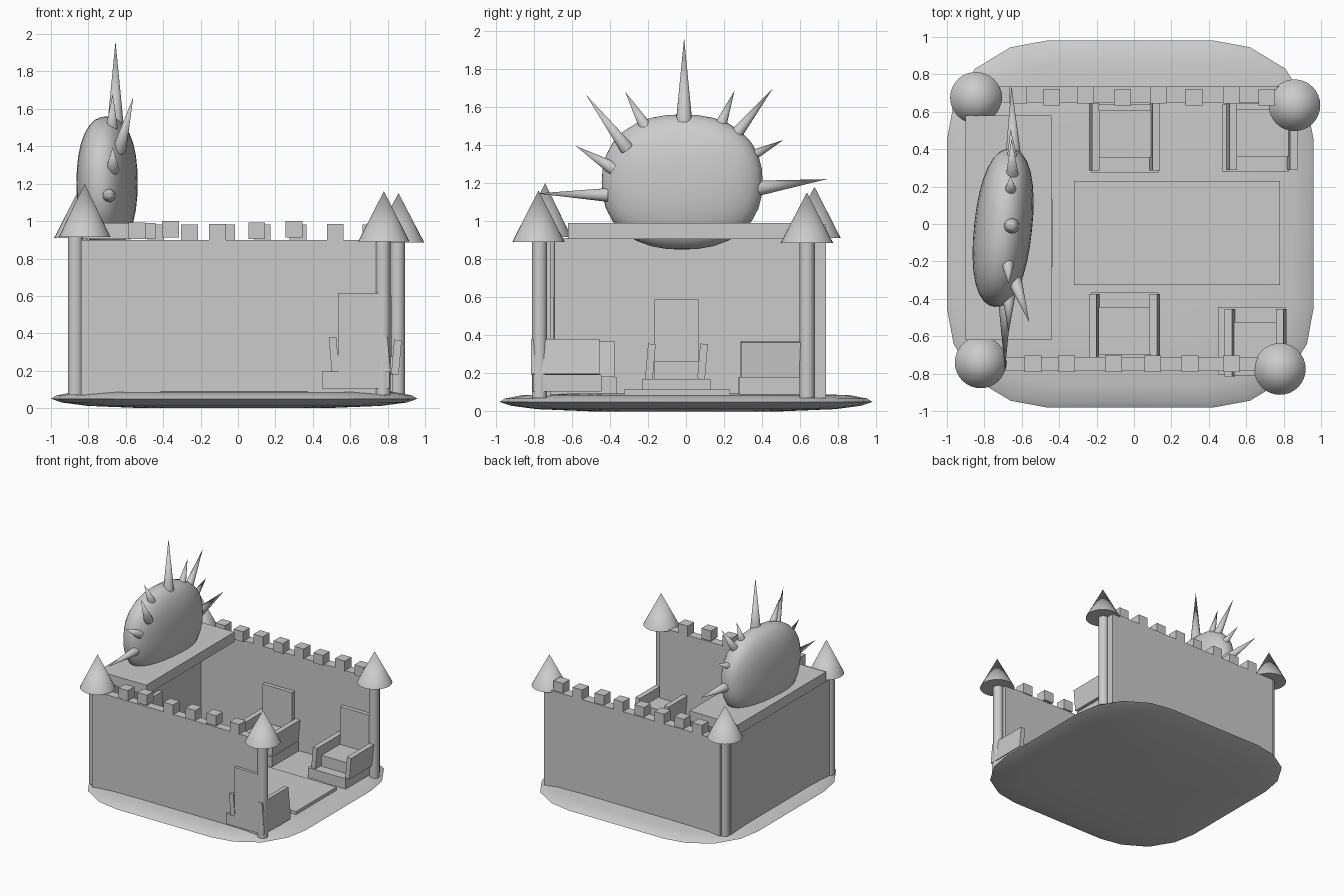
import bpy, bmesh, math
from mathutils import Vector, Matrix

if "Cube" in bpy.data.objects:
    bpy.data.objects.remove(bpy.data.objects["Cube"])


def finish(name, bm, smooth=False):
    bmesh.ops.recalc_face_normals(bm, faces=bm.faces)
    me = bpy.data.meshes.new(name)
    bm.to_mesh(me)
    bm.free()
    ob = bpy.data.objects.new(name, me)
    bpy.context.collection.objects.link(ob)
    if smooth:
        bpy.ops.object.select_all(action='DESELECT')
        ob.select_set(True)
        bpy.context.view_layer.objects.active = ob
        bpy.ops.object.shade_smooth_by_angle(angle=math.radians(40))
    return ob


def box(name, x0, x1, y0, y1, z0, z1, tilt=0, frame=Matrix()):
    """Box from its limits, optionally leaning sideways, placed in a frame."""
    bm = bmesh.new()
    mid = Vector(((x0 + x1) / 2, (y0 + y1) / 2, (z0 + z1) / 2))
    m = (frame @ Matrix.Translation(mid) @ Matrix.Rotation(math.radians(tilt), 4, 'Y')
         @ Matrix.Diagonal((x1 - x0, y1 - y0, z1 - z0, 1)))
    bmesh.ops.create_cube(bm, size=1, matrix=m)
    return finish(name, bm)


def cone(name, a, b, r0, r1=0.0, sides=32):
    """Cone or cylinder from point a to point b."""
    a, b = Vector(a), Vector(b)
    bm = bmesh.new()
    m = Matrix.Translation((a + b) / 2) @ (b - a).to_track_quat('Z', 'Y').to_matrix().to_4x4()
    bmesh.ops.create_cone(bm, cap_ends=True, segments=sides, radius1=r0, radius2=r1,
                          depth=(b - a).length, matrix=m)
    return finish(name, bm, True)


# Cushion-like rounded square ground slab
quarter = [(0.98, -0.45), (0.98, 0.0), (0.98, 0.45), (0.945, 0.64), (0.83, 0.83), (0.64, 0.945)]
outline = []
for k in range(4):
    c, s = round(math.cos(k * math.pi / 2)), round(math.sin(k * math.pi / 2))
    outline += [(c * x - s * y, s * x + c * y) for x, y in quarter]
profile = [(0.5, 0.0), (0.8, 0.012), (0.94, 0.03), (1.0, 0.05),
           (0.97, 0.068), (0.88, 0.085), (0.6, 0.095)]
bm = bmesh.new()
rings = [[bm.verts.new((x * f - 0.02, y * f, z)) for x, y in outline] for f, z in profile]
n = len(outline)
for lo, hi in zip(rings, rings[1:]):
    for i in range(n):
        bm.faces.new((lo[i], lo[(i + 1) % n], hi[(i + 1) % n], hi[i]))
bm.faces.new(rings[0][::-1])
bm.faces.new(rings[-1])
finish("ground_slab", bm, True)

# Walls, balcony and carpet
box("front_wall", -0.84, 0.75, -0.785, -0.71, 0.07, 0.9)
box("back_wall", -0.84, 0.84, 0.65, 0.735, 0.07, 0.9)
box("left_wall", -0.89, -0.81, -0.69, 0.66, 0.07, 0.91)
box("balcony", -0.9, -0.44, -0.62, 0.58, 0.905, 0.99)
box("carpet", -0.32, 0.78, -0.325, 0.23, 0.08, 0.115)

# Battlements
for i, x in enumerate((-0.65, -0.54, -0.36, -0.11, 0.10, 0.30, 0.52)):
    if i == 0:
        continue
    z = 0.905 + 0.008 * (i % 3 - 1)
    box("front_battlement", x - 0.045, x + 0.045, -0.79, -0.702, z, z + 0.088)
for i, x in enumerate((-0.62, -0.44, -0.26, -0.06, 0.13, 0.32, 0.52, 0.71)):
    y = 0.69 - 0.012 * (i % 2)
    box("back_battlement", x - 0.045, x + 0.045, y - 0.045, y + 0.045, 0.895, 0.983)

# Corner towers: pole position, roof position, roof base height, apex height
towers = [((-0.87, -0.715), (-0.82, -0.74), 0.915, 1.20),
          ((0.775, -0.77), (0.78, -0.775), 0.89, 1.16),
          ((-0.845, 0.68), (-0.845, 0.675), 0.91, 1.18),
          ((0.853, 0.635), (0.858, 0.635), 0.885, 1.15)]
for (px, py), (rx, ry), z0, z1 in towers:
    cone("tower_pole", (px, py, 0.07), (px, py, z0 + 0.03), 0.04, 0.04)
    cone("tower_roof", (rx, ry, z0), (rx, ry, z1), 0.138)


def chair(x, y, turn, half=0.19, shift=0.0, lift=0.0):
    """Armchair whose front edge is centred on x, y; it faces -y before turning."""
    f = Matrix.Translation((x, y, lift)) @ Matrix.Rotation(math.radians(turn), 4, 'Z')
    s = half - 0.05
    box("chair_base", shift - 0.18, shift + 0.18, 0, 0.36, 0.09, 0.18, 0, f)
    box("chair_seat", -s, s, 0.08, 0.36, 0.18, 0.275, 0, f)
    box("chair_back", -s, s, 0.33, 0.365, 0.18, 0.6, 0, f)
    for side in (-1, 1):
        c = side * (half - 0.028)
        box("chair_arm", c - 0.02, c + 0.02, 0.01, 0.37, 0.18, 0.365, 5, f)


chair(-0.05, 0.275, 0)
chair(0.685, 0.28, 0, shift=-0.035)
chair(-0.05, -0.365, 180)
chair(0.65, -0.445, 180, half=0.165, shift=0.02, lift=0.015)
chair(-0.435, -0.05, 90, half=0.165, lift=-0.01)

# Bulging flattened ball on the balcony
bm = bmesh.new()
bmesh.ops.create_uvsphere(bm, u_segments=32, v_segments=16, radius=1)
for v in bm.verts:
    p = v.co
    v.co = p / sum(abs(c) ** 2.3 for c in p) ** (1 / 2.3)
bmesh.ops.transform(bm, verts=bm.verts,
                    matrix=Matrix.Translation((-0.70, -0.02, 1.205))
                    @ Matrix.Rotation(math.radians(-6), 4, 'Z')
                    @ Matrix.Diagonal((0.155, 0.425, 0.355, 1)))
finish("spiky_ball", bm, True)

# Spikes around the rim: base point, tip, radius
spikes = [((-0.645, 0.36, 1.17), (-0.655, 0.74, 1.22), 0.042),
          ((-0.65, 0.33, 1.335), (-0.66, 0.51, 1.425), 0.032),
          ((-0.65, 0.25, 1.44), (-0.655, 0.455, 1.695), 0.036),
          ((-0.66, 0.18, 1.5), (-0.66, 0.255, 1.685), 0.032),
          ((-0.655, -0.01, 1.52), (-0.655, -0.01, 1.963), 0.043),
          ((-0.675, -0.21, 1.49), (-0.67, -0.32, 1.68), 0.034),
          ((-0.635, -0.31, 1.38), (-0.56, -0.525, 1.663), 0.037),
          ((-0.67, -0.38, 1.275), (-0.67, -0.58, 1.395), 0.036),
          ((-0.69, -0.41, 1.137), (-0.69, -0.785, 1.145), 0.036)]
for a, b, r in spikes:
    cone("spike", a, b, r, 0.0, 16)
